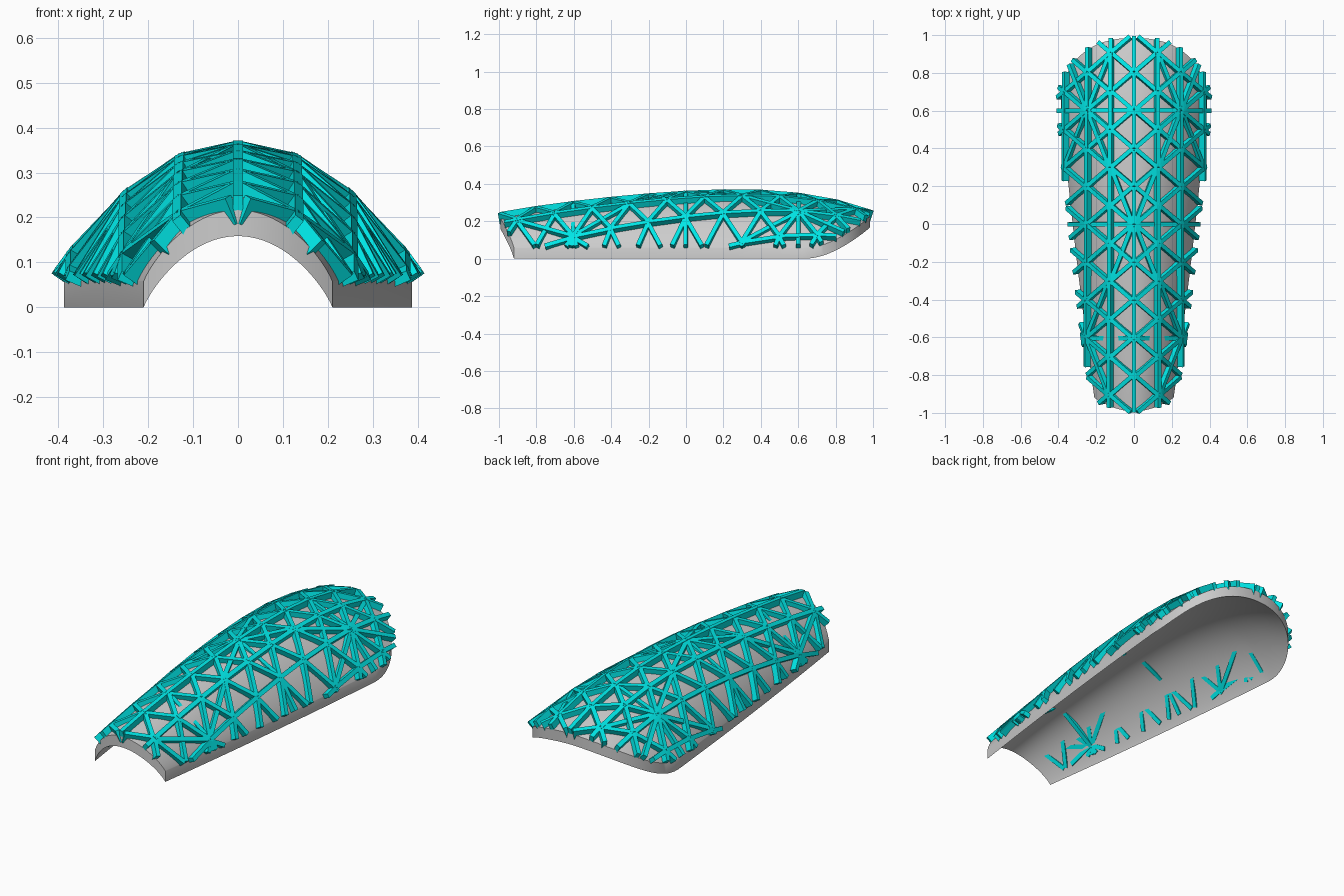
import bpy, bmesh, math
from mathutils import Vector

if "Cube" in bpy.data.objects:
    bpy.data.objects.remove(bpy.data.objects["Cube"])

DROP = 0.058          # vertical thickness of the shell
COL, ROW = 0.1165, 0.1  # lattice pitch in plan


def poly(pts, t):
    """Smooth curve through a few points."""
    total = 0
    for i, (a, v) in enumerate(pts):
        for j, (b, _) in enumerate(pts):
            if i != j:
                v *= (t - b) / (a - b)
        total += v
    return total


def half_width(y):
    return poly([(-0.92, 0.21), (-0.15, 0.308), (0.62, 0.387)], min(y, 0.62))


def crown(y):
    return poly([(-1, 0.157), (-0.4, 0.24), (0.2, 0.28), (0.6, 0.262), (1, 0.165)], y)


def height(x, y):
    """Arch section between a circle and a parabola: outer surface."""
    w, h = half_width(y), crown(y)
    r = (w * w + h * h) / (2 * h)
    arc = math.sqrt(max(r * r - x * x, 0)) + h - r
    para = h * (1 - (x / w) ** 2)
    return DROP + 0.35 * arc + 0.65 * para


def y_front(u):
    return -0.92 - 0.072 * (1 - u * u)


def y_rear(u):
    return 0.62 + 0.365 * max(0, 1 - abs(u) ** 2.3) ** (1 / 2.3)


def inside(x, y):
    u = x / half_width(y)
    return abs(u) <= 1 and y_front(u) <= y <= y_rear(u)


def point(x, y):
    return Vector((x, y, height(x, y)))


def normal(x, y):
    e = 0.002
    dx = (height(x + e, y) - height(x - e, y)) / (2 * e)
    dy = (height(x, y + e) - height(x, y - e)) / (2 * e)
    return Vector((-dx, -dy, 1)).normalized()


def finish(bm, name):
    bmesh.ops.recalc_face_normals(bm, faces=bm.faces)
    me = bpy.data.meshes.new(name)
    bm.to_mesh(me)
    bm.free()
    ob = bpy.data.objects.new(name, me)
    bpy.context.collection.objects.link(ob)
    return ob


# Arched shell: curved sheet extruded straight down
bm = bmesh.new()
NU, NV = 64, 60
rows = []
for i in range(NU + 1):
    u = math.sin(math.pi * (i / NU - 0.5))
    y0, y1 = y_front(u), y_rear(u)
    row = []
    for j in range(NV + 1):
        y = y0 + (y1 - y0) * j / NV
        row.append(bm.verts.new(point(u * half_width(y), y)))
    rows.append(row)
for a, b in zip(rows, rows[1:]):
    for j in range(NV):
        bm.faces.new((a[j], b[j], b[j + 1], a[j + 1]))
ext = bmesh.ops.extrude_face_region(bm, geom=bm.faces[:], use_keep_orig=True)
low = [g for g in ext["geom"] if isinstance(g, bmesh.types.BMVert)]
bmesh.ops.translate(bm, verts=low, vec=(0, 0, -DROP))
shell = finish(bm, "arched_shell")
bpy.context.view_layer.objects.active = shell
shell.select_set(True)
bpy.ops.object.shade_smooth_by_angle(angle=math.radians(35))

# Lattice edges in plan, as pairs of grid nodes
edges = set()


def link(a, b):
    edges.add((min(a, b), max(a, b)))


for c in range(-4, 5):
    for r in range(-12, 13):
        if (c + r) % 2:
            continue
        link((c, r), (c, r + 2))
        link((c, r), (c + 1, r + 1))
        link((c, r), (c + 1, r - 1))
        if r % 6 == 0:                      # cross ribs
            link((c, r), (c + 2, r))
for hub in [(0, 0), (-2, 6), (2, 6), (-2, -6), (2, -6)]:
    for sc in (-1, 1):
        for sr in (-3, 3):                  # extra spokes at hubs
            link(hub, (hub[0] + sc, hub[1] + sr))

# Struts: square bars laid on the shell, clipped at its outline
bm = bmesh.new()


def strut(p, q, width=0.023, below=0.03, above=0.033):
    a, b = point(*p), point(*q)
    d = b - a
    if d.length < 0.012:
        return
    d.normalize()
    n = normal(*p) + normal(*q)
    n = (n - d * n.dot(d)).normalized()
    s = d.cross(n) * width / 2
    ring = [(-1, -below), (1, -below), (1, above), (-1, above)]
    A = [bm.verts.new(a + s * i + n * k) for i, k in ring]
    B = [bm.verts.new(b + s * i + n * k) for i, k in ring]
    bm.faces.new(A[::-1])
    bm.faces.new(B)
    for i in range(4):
        j = (i + 1) % 4
        bm.faces.new((A[i], A[j], B[j], B[i]))


for a, b in sorted(edges):
    p, q = Vector((a[0] * COL, a[1] * ROW)), Vector((b[0] * COL, b[1] * ROW))
    if not inside(*p):
        p, q = q, p
    if not inside(*p):
        continue
    if not inside(*q):                      # bisect to the outline
        lo, hi = 0.0, 1.0
        for _ in range(20):
            m = (lo + hi) / 2
            if inside(*p.lerp(q, m)):
                lo = m
            else:
                hi = m
        q = p.lerp(q, lo)
    strut(p, q)
lattice = finish(bm, "lattice_struts")
mat = bpy.data.materials.new("cyan")
mat.diffuse_color = (0.0, 0.8, 0.8, 1)
mat.use_nodes = True
mat.node_tree.nodes["Principled BSDF"].inputs["Base Color"].default_value = mat.diffuse_color
lattice.data.materials.append(mat)
